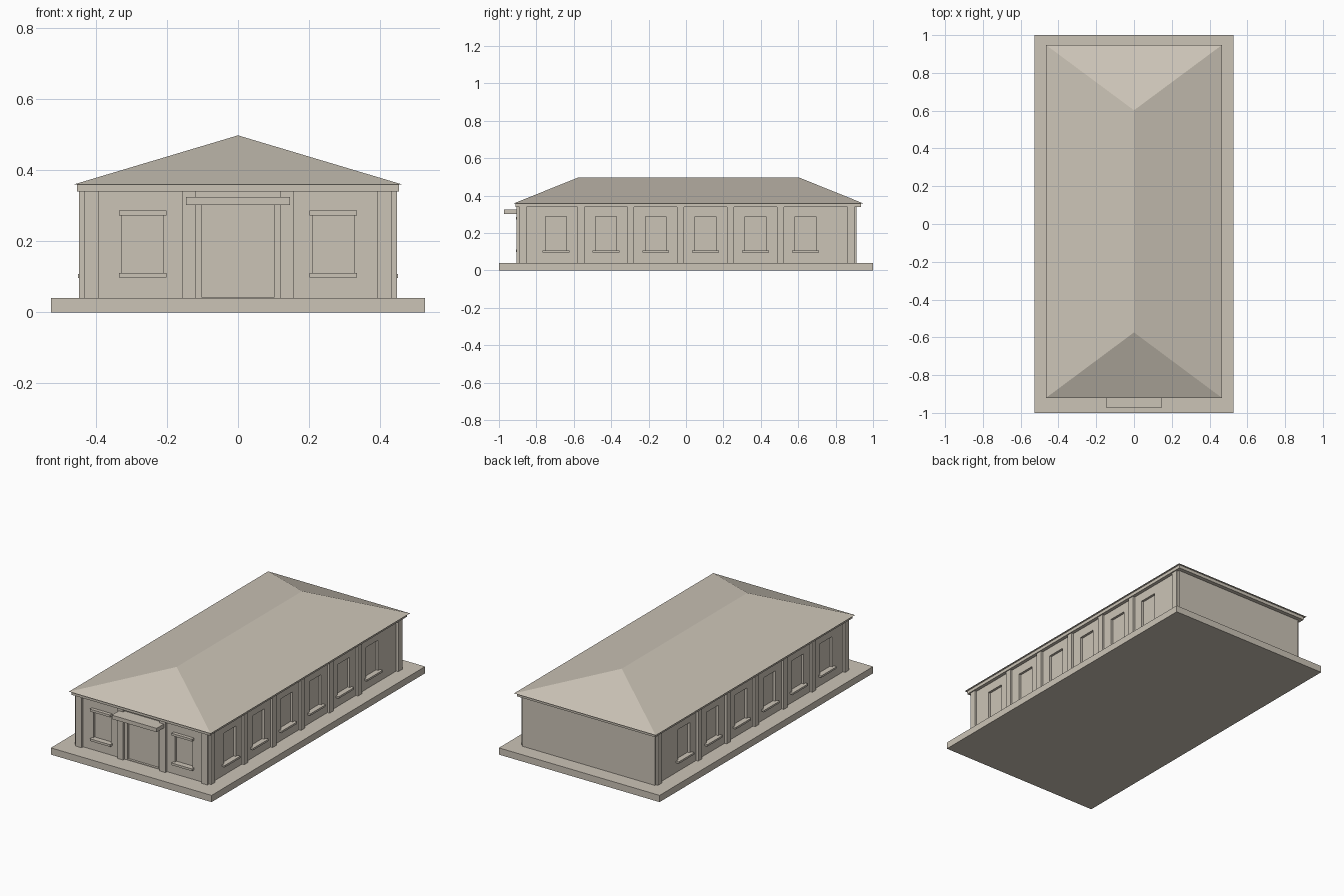
import bpy, bmesh

if "Cube" in bpy.data.objects:
    bpy.data.objects.remove(bpy.data.objects["Cube"])

stone = bpy.data.materials.new("warm_stone")
stone.diffuse_color = (0.60, 0.55, 0.47, 1)
stone.use_nodes = True
stone.node_tree.nodes["Principled BSDF"].inputs["Base Color"].default_value = stone.diffuse_color


def mesh_object(name, verts, faces):
    me = bpy.data.meshes.new(name)
    me.from_pydata(verts, [], faces)
    bm = bmesh.new()
    bm.from_mesh(me)
    bmesh.ops.recalc_face_normals(bm, faces=bm.faces)
    bm.to_mesh(me)
    bm.free()
    me.materials.append(stone)
    ob = bpy.data.objects.new(name, me)
    bpy.context.collection.objects.link(ob)
    return ob


def boxes(name, items):
    """One object from boxes given as (x0, x1, y0, y1, z0, z1)."""
    verts, faces = [], []
    for x0, x1, y0, y1, z0, z1 in items:
        n = len(verts)
        verts += [(x, y, z) for z in (z0, z1)
                  for x, y in ((x0, y0), (x1, y0), (x1, y1), (x0, y1))]
        faces += [[n + i for i in f] for f in
                  ((0, 3, 2, 1), (4, 5, 6, 7), (0, 1, 5, 4),
                   (1, 2, 6, 5), (2, 3, 7, 6), (3, 0, 4, 7))]
    return mesh_object(name, verts, faces)


def both_sides(items):
    return items + [(-x1, -x0, *rest) for x0, x1, *rest in items]


WX, WF, WB = 0.433, -0.89, 0.911          # wall planes: side, front, back
FLOOR, TOP = 0.04, 0.34
PITCH = 0.2667
window_y = [-0.695 + i * PITCH for i in range(6)]
pilaster_y = [-0.871] + [-0.562 + i * PITCH for i in range(5)] + [0.882]

# Plinth, walls, cornice
boxes("plinth", [(-0.527, 0.527, -1, 1, 0, FLOOR)])
walls = boxes("walls", [(-WX, WX, WF, WB, FLOOR, TOP)])
boxes("cornice", [(-0.453, 0.453, -0.911, 0.935, TOP, 0.359)])

# Recesses for windows and door
D = 0.014
cuts = both_sides([(WX - D, WX + 0.1, y - 0.056, y + 0.056, 0.105, 0.288) for y in window_y]
                  + [(0.21, 0.326, WF - 0.1, WF + D, 0.105, 0.28)])
cuts.append((-0.103, 0.103, WF - 0.1, WF + D, 0.043, 0.312))
cutter = boxes("recess_cutter", cuts)
cutter.hide_render = True
cutter.hide_viewport = True
mod = walls.modifiers.new("recesses", 'BOOLEAN')
mod.object = cutter
mod.solver = 'EXACT'

# Pilasters
boxes("side_pilasters", both_sides(
    [(WX - 0.005, 0.447, y - 0.0185, y + 0.0185, FLOOR, TOP) for y in pilaster_y]))
boxes("front_pilasters", both_sides(
    [(x, x + w, -0.905, WF + 0.005, FLOOR, TOP) for x, w in ((0.12, 0.038), (0.393, 0.04))]))

# Sills and lintels
boxes("side_sills", both_sides(
    [(WX - D, 0.451, y - 0.072, y + 0.072, 0.097, 0.108) for y in window_y]))
boxes("front_sills", both_sides([(0.201, 0.335, -0.91, WF + D, 0.098, 0.111)]))
boxes("front_lintels", both_sides([(0.201, 0.335, -0.91, WF + D, 0.273, 0.287)]))

# Door canopy
boxes("door_canopy", [(-0.147, 0.147, -0.972, WF + D, 0.302, 0.325)])

# Hipped roof
RX, RF, RB, EAVE, RIDGE = 0.465, -0.92, 0.947, 0.359, 0.498
mesh_object("hip_roof",
            [(-RX, RF, EAVE), (RX, RF, EAVE), (RX, RB, EAVE), (-RX, RB, EAVE),
             (0, -0.574, RIDGE), (0, 0.602, RIDGE)],
            [(0, 3, 2, 1), (0, 1, 4), (1, 2, 5, 4), (2, 3, 5), (3, 0, 4, 5)])
